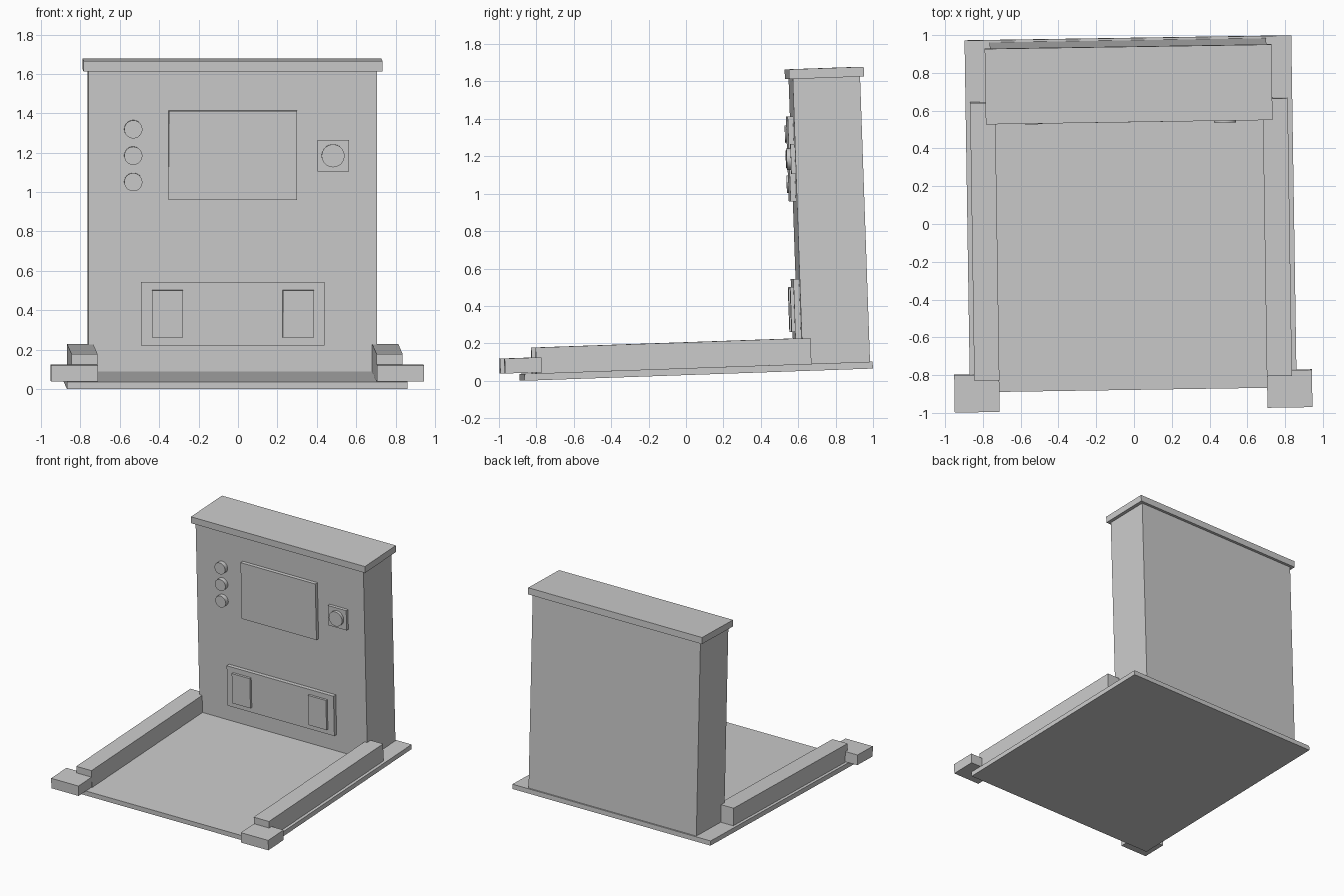
import bpy, bmesh, math
from mathutils import Matrix, Vector

if "Cube" in bpy.data.objects:
    bpy.data.objects.remove(bpy.data.objects["Cube"])

grey = bpy.data.materials.new("light_grey")
grey.diffuse_color = (0.6, 0.6, 0.6, 1)
grey.use_nodes = True
grey.node_tree.nodes["Principled BSDF"].inputs["Base Color"].default_value = grey.diffuse_color

# The whole unit leans back-to-front by 2 degrees and is yawed slightly
PLACE = (Matrix.Translation((-0.018, 0.0545, 0.0326))
         @ Matrix.Rotation(math.radians(0.88), 4, 'Z')
         @ Matrix.Rotation(math.radians(2.0), 4, 'X'))


def finish(name, bm):
    bm.transform(PLACE)
    bmesh.ops.recalc_face_normals(bm, faces=bm.faces)
    mesh = bpy.data.meshes.new(name)
    bm.to_mesh(mesh)
    bm.free()
    mesh.materials.append(grey)
    ob = bpy.data.objects.new(name, mesh)
    bpy.context.collection.objects.link(ob)
    return ob


def box(name, x, y, z):
    """Box from (min, max) ranges on each axis."""
    bm = bmesh.new()
    bmesh.ops.create_cube(bm, size=1)
    for v in bm.verts:
        v.co = Vector([(r[0] + r[1]) / 2 + c * (r[1] - r[0])
                       for c, r in zip(v.co, (x, y, z))])
    return finish(name, bm)


def disc(name, x, z, radius, y):
    """Cylinder lying along y."""
    bm = bmesh.new()
    m = (Matrix.Translation((x, (y[0] + y[1]) / 2, z))
         @ Matrix.Rotation(math.pi / 2, 4, 'X'))
    bmesh.ops.create_cone(bm, cap_ends=True, segments=32, radius1=radius,
                          radius2=radius, depth=y[1] - y[0], matrix=m)
    ob = finish(name, bm)
    bpy.ops.object.select_all(action='DESELECT')
    ob.select_set(True)
    bpy.context.view_layer.objects.active = ob
    bpy.ops.object.shade_smooth_by_angle(angle=math.radians(40))
    return ob


# Floor plate, upright cabinet and its cap
box("base_plate", (-0.865, 0.865), (-0.932, 0.932), (0, 0.037))
box("cabinet", (-0.732, 0.732), (0.56, 0.92), (0.037, 1.562))
box("cabinet_cap", (-0.759, 0.759), (0.541, 0.941), (1.562, 1.614))

# Side rails, front feet and lower hatches, mirrored left and right
for side, s in (("left", -1), ("right", 1)):
    def span(a, b):
        return tuple(sorted((s * a, s * b)))
    box(side + "_rail", span(0.708, 0.841), (-0.866, 0.605), (0.037, 0.175))
    box(side + "_foot", span(0.709, 0.947), (-1.035, -0.837), (0.042, 0.122))
    box(side + "_hatch", span(0.253, 0.411), (0.512, 0.54), (0.211, 0.451))

# Front panels
W = 0.565
box("screen", (-0.326, 0.326), (0.532, W), (0.908, 1.362))
box("lower_panel", (-0.466, 0.466), (0.53, W), (0.17, 0.492))

# Column of three round lamps
for i in range(3):
    disc("lamp_%d" % (i + 1), -0.506, 1.0 + 0.134 * i, 0.046, (0.527, W))

# Dial on a square plate
box("dial_plate", (0.429, 0.589), (0.537, W), (1.054, 1.214))
disc("dial", 0.508, 1.134, 0.058, (0.515, 0.545))
